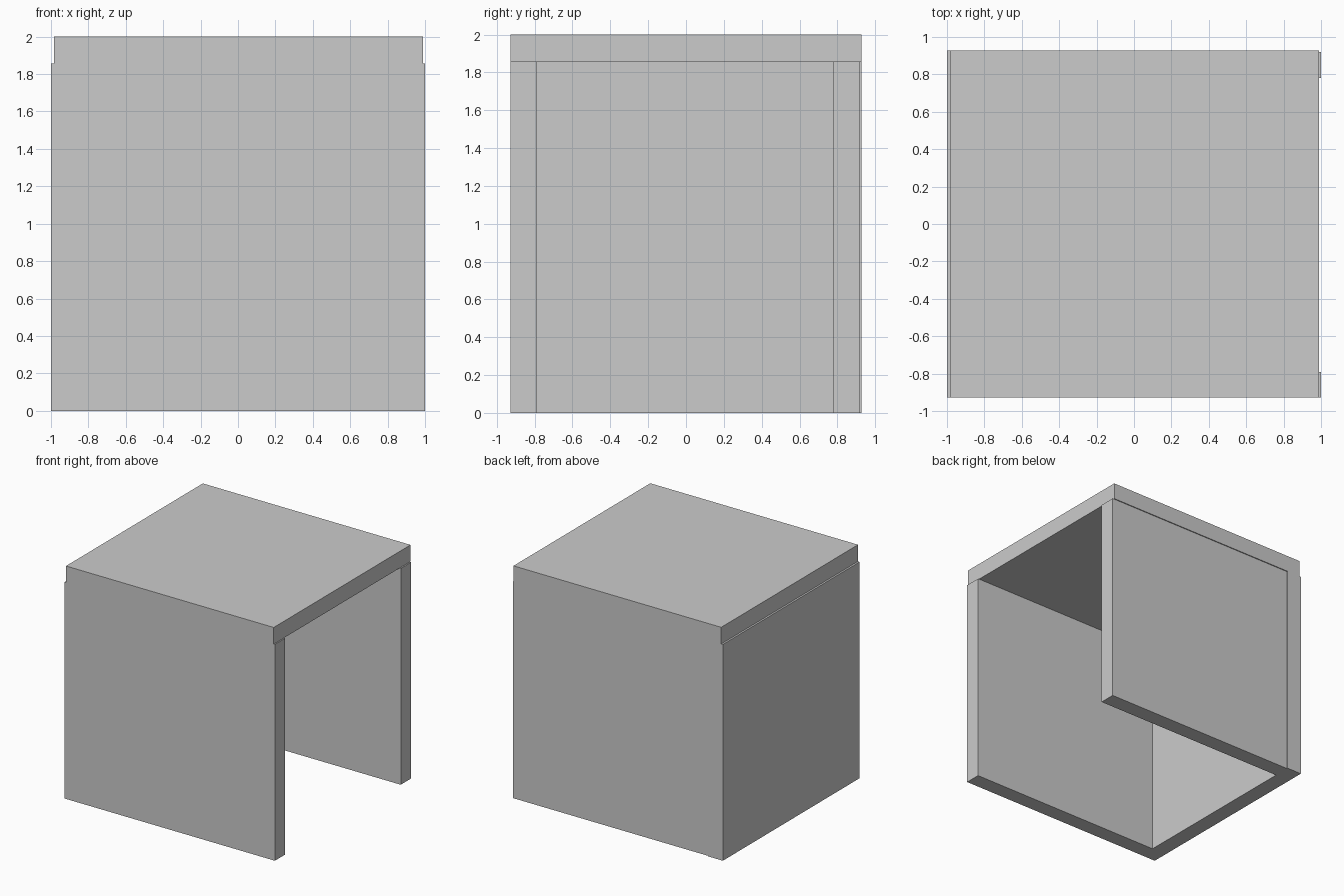
import bpy

if "Cube" in bpy.data.objects:
    bpy.data.objects.remove(bpy.data.objects["Cube"])


def box(name, x, y, z):
    """Add a box spanning the given (min, max) ranges."""
    bpy.ops.mesh.primitive_cube_add(
        size=1, location=[(r[0] + r[1]) / 2 for r in (x, y, z)])
    ob = bpy.context.object
    ob.name = name
    ob.scale = [r[1] - r[0] for r in (x, y, z)]
    bpy.ops.object.transform_apply(location=False, rotation=False, scale=True)
    return ob


H = 1.857      # wall height, underside of the top
Y = 0.928      # half depth
INNER = -0.86  # inner face of the left wall

# Top slab, set in slightly from the left and right ends
box("top_panel", (-0.984, 0.989), (-Y, Y), (H, 2.0))
# Full-depth closed side
box("left_panel", (-1.0, INNER), (-Y, Y), (0, H))
# Front and back walls, leaving the right side open
box("front_panel", (INNER, 1.0), (-Y, -0.79), (0, H))
box("back_panel", (INNER, 1.0), (0.78, 0.92), (0, H))
